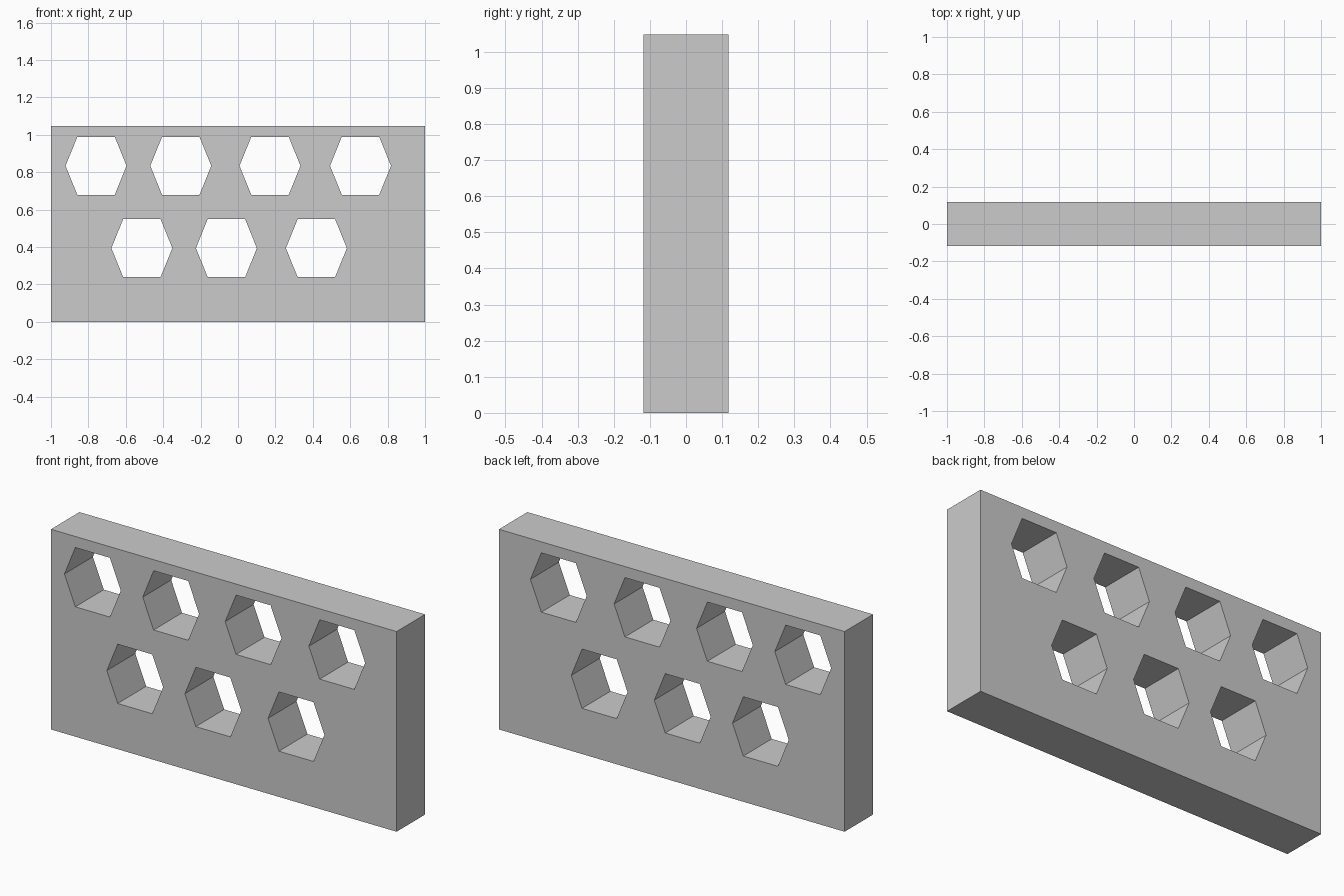
import bpy, bmesh

if "Cube" in bpy.data.objects:
    bpy.data.objects.remove(bpy.data.objects["Cube"])

WIDTH, DEPTH, HEIGHT = 2.0, 0.235, 1.047

# Hexagonal hole outline (x, z), slightly stretched
HEX = [(0.163, 0), (0.1, 0.155), (-0.1, 0.155),
       (-0.163, 0), (-0.1, -0.155), (0.1, -0.155)]
# Hole rows: height -> x centres
ROWS = {0.834: (-0.759, -0.306, 0.171, 0.655),
        0.394: (-0.514, -0.062, 0.419)}


def add_prism(bm, outline, cx, cz, depth):
    """Extrude an x-z outline through the plate thickness."""
    face = bm.faces.new([bm.verts.new((cx + x, -depth / 2, cz + z)) for x, z in outline])
    ext = bmesh.ops.extrude_face_region(bm, geom=[face])
    verts = [g for g in ext["geom"] if isinstance(g, bmesh.types.BMVert)]
    bmesh.ops.translate(bm, verts=verts, vec=(0, depth, 0))


def make_object(name, bm):
    bmesh.ops.recalc_face_normals(bm, faces=bm.faces)
    mesh = bpy.data.meshes.new(name)
    bm.to_mesh(mesh)
    bm.free()
    obj = bpy.data.objects.new(name, mesh)
    bpy.context.collection.objects.link(obj)
    return obj


# Plate
bm = bmesh.new()
w, h = WIDTH / 2, HEIGHT / 2
add_prism(bm, [(-w, -h), (w, -h), (w, h), (-w, h)], 0, h, DEPTH)
plate = make_object("perforated_plate", bm)

# Hole cutters, all in one helper mesh
bm = bmesh.new()
for z, centres in ROWS.items():
    for x in centres:
        add_prism(bm, HEX, x, z, DEPTH * 2)
cutter = make_object("hole_cutter", bm)
cutter.hide_render = True
cutter.display_type = 'WIRE'

# Cut the holes through the plate
cut = plate.modifiers.new("holes", 'BOOLEAN')
cut.operation = 'DIFFERENCE'
cut.solver = 'EXACT'
cut.object = cutter
